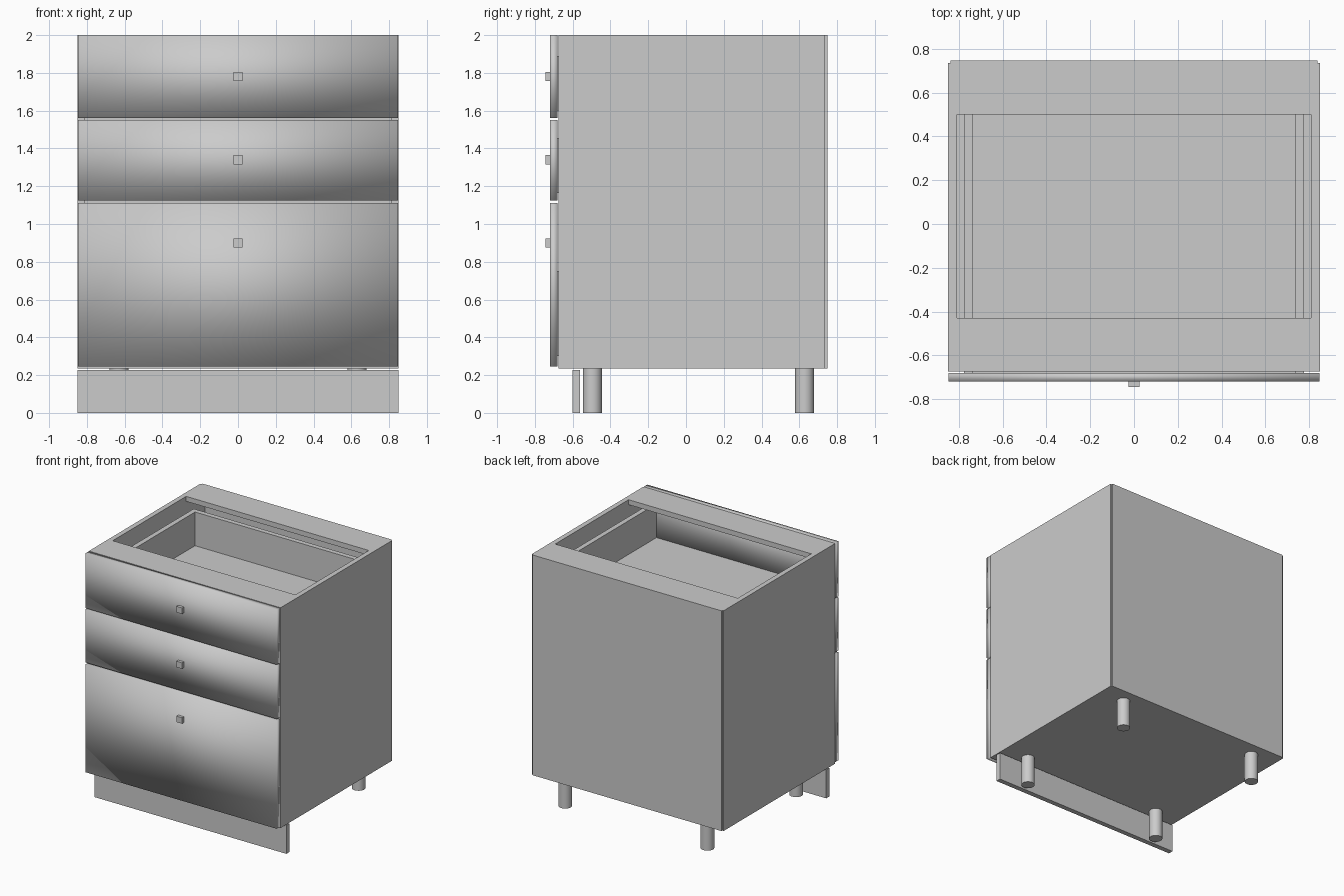
import bpy
import math

old = bpy.data.objects.get("Cube")
if old:
    bpy.data.objects.remove(old, do_unlink=True)

# Single painted finish
paint = bpy.data.materials.new("light_grey_paint")
paint.use_nodes = True
grey = (0.6, 0.6, 0.6, 1)
paint.diffuse_color = grey
bsdf = next(n for n in paint.node_tree.nodes if n.type == 'BSDF_PRINCIPLED')
bsdf.inputs["Base Color"].default_value = grey


def finish(name):
    ob = bpy.context.object
    ob.name = name
    ob.data.materials.append(paint)
    return ob


def panel(name, x, y, z):
    """Board spanning the given (min, max) ranges."""
    spans = (x, y, z)
    bpy.ops.mesh.primitive_cube_add(size=1, location=[(a + b) / 2 for a, b in spans])
    bpy.context.object.scale = [b - a for a, b in spans]
    bpy.ops.object.transform_apply(location=False, rotation=False, scale=True)
    return finish(name)


def mirrored(name, x, y, z):
    """Pair of boards on the left (+x) and right (-x)."""
    panel("left_" + name, x, y, z)
    panel("right_" + name, (-x[1], -x[0]), y, z)


W, T = 0.85, 0.04            # half width, board thickness
INNER = W - T
FRONT, BACK = -0.675, 0.737  # carcass depth
BASE, TOP = 0.235, 2.0

# Carcass
mirrored("side_panel", (INNER, W), (FRONT, BACK), (BASE, TOP))
panel("bottom_panel", (-INNER, INNER), (FRONT, BACK), (BASE, BASE + T))
panel("front_top_rail", (-INNER, INNER), (FRONT, -0.43), (TOP - T, TOP))
panel("back_top_rail", (-INNER, INNER), (0.5, BACK), (TOP - T, TOP))
panel("back_panel", (-0.838, 0.838), (BACK, 0.748), (BASE, TOP))

# Drawers: front range, box range, knob height
drawers = {
    "top": ((1.56, 2.0), (1.6, 1.89), 1.78),
    "middle": ((1.125, 1.55), (1.165, 1.455), 1.34),
    "bottom": ((0.245, 1.11), (0.3, 0.75), 0.9),
}
for name, (face, box, knob) in drawers.items():
    drawer_front = panel(name + "_drawer_front", (-0.848, 0.848), (-0.72, -0.68), face)
    drawer_front.data.shade_smooth()
    panel(name + "_drawer_knob", (-0.024, 0.024), (-0.744, -0.72), (knob - 0.024, knob + 0.024))
    mirrored(name + "_drawer_wall", (0.738, 0.778), (-0.68, 0.55), box)
    panel(name + "_drawer_back", (-0.738, 0.738), (0.51, 0.55), box)
    panel(name + "_drawer_floor", (-0.738, 0.738), (-0.68, 0.51), (box[0], box[0] + 0.02))

# Plinth board and legs
panel("plinth_board", (-W, W), (-0.602, -0.562), (0, 0.228))
for side, x in (("left", 0.63), ("right", -0.63)):
    for end, y in (("front", -0.495), ("back", 0.628)):
        bpy.ops.mesh.primitive_cylinder_add(vertices=32, radius=0.05, depth=BASE,
                                            location=(x, y, BASE / 2))
        finish(f"{end}_{side}_leg")
        bpy.ops.object.shade_smooth_by_angle(angle=math.radians(30))
